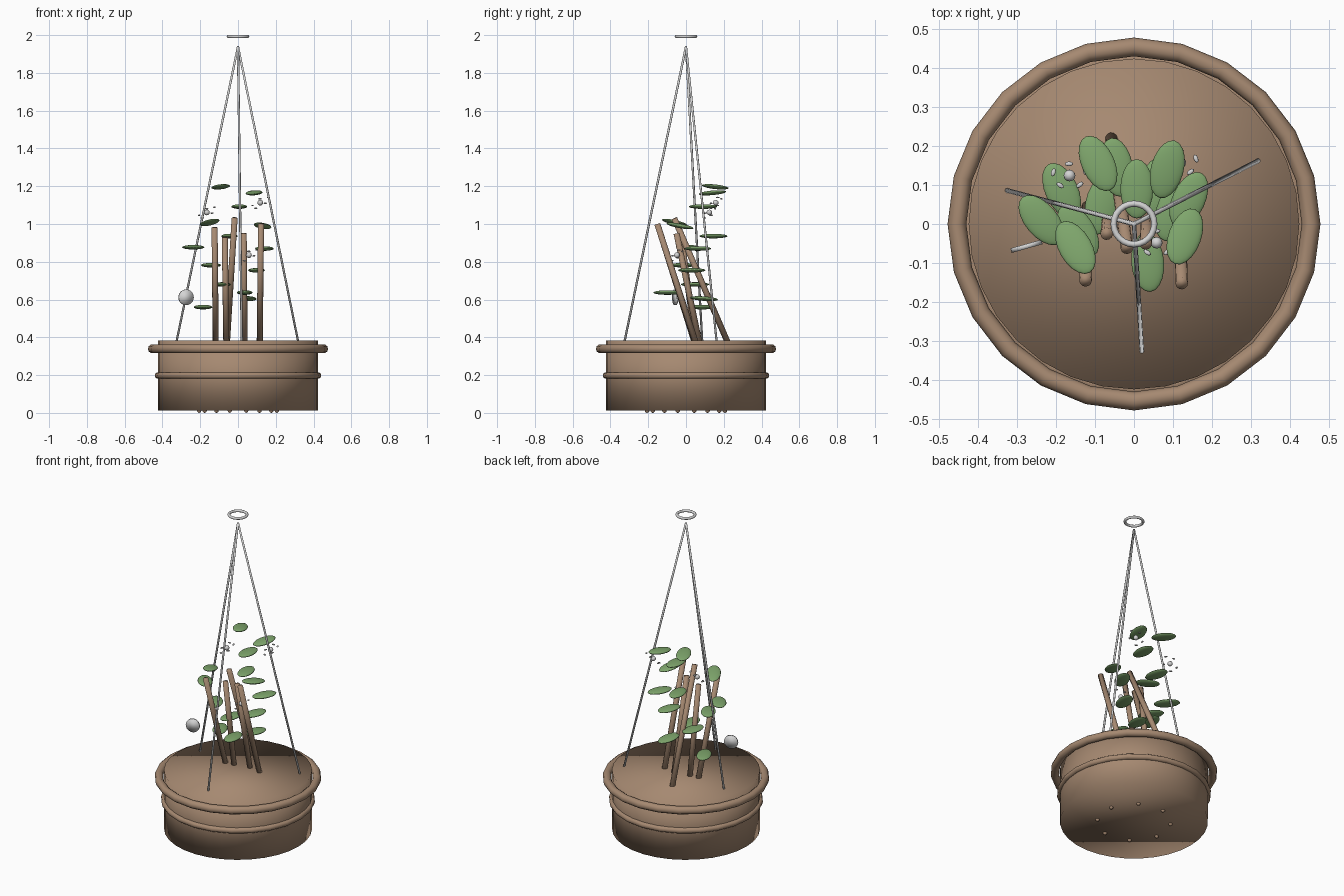
import bpy, math
from mathutils import Vector, Matrix

if "Cube" in bpy.data.objects:
    bpy.data.objects.remove(bpy.data.objects["Cube"])


def material(name, rgb):
    m = bpy.data.materials.new(name)
    m.diffuse_color = (*rgb, 1)
    m.use_nodes = True
    m.node_tree.nodes["Principled BSDF"].inputs["Base Color"].default_value = m.diffuse_color
    return m


CLAY = material("clay_brown", (0.38, 0.25, 0.165))
GREEN = material("leaf_green", (0.21, 0.38, 0.15))
SILVER = material("silver_grey", (0.66, 0.66, 0.66))


def finish(name, mat):
    ob = bpy.context.object
    ob.name = name
    ob.data.materials.append(mat)
    bpy.ops.object.shade_smooth()
    return ob


def rod(name, a, b, r, mat, sides=12):
    a, b = Vector(a), Vector(b)
    d = b - a
    bpy.ops.mesh.primitive_cylinder_add(
        vertices=sides, radius=r, depth=d.length, location=(a + b) / 2,
        rotation=d.to_track_quat('Z', 'Y').to_euler())
    return finish(name, mat)


def ring(name, z, major, minor, mat, segs=24):
    bpy.ops.mesh.primitive_torus_add(
        location=(0, 0, z), major_radius=major, minor_radius=minor,
        major_segments=segs, minor_segments=10)
    return finish(name, mat)


def blob(name, loc, size, mat, rot=None, segs=20, rings=10):
    bpy.ops.mesh.primitive_uv_sphere_add(segments=segs, ring_count=rings, radius=1)
    ob = finish(name, mat)
    ob.matrix_world = (Matrix.Translation(loc) @ (rot or Matrix.Identity(4))
                       @ Matrix.Diagonal((*size, 1)))
    return ob


# Filled pot with its rim, band and drainage plugs
rod("pot", (0, 0, 0.013), (0, 0, 0.383), 0.423, CLAY, 32)
ring("pot_rim", 0.339, 0.453, 0.024, CLAY)
ring("pot_band", 0.198, 0.423, 0.018, CLAY)
for i in range(8):
    a = math.radians(12 + 45 * i)
    blob("drainage_plug", (0.21 * math.cos(a), 0.21 * math.sin(a), 0.012),
         (0.012, 0.012, 0.012), CLAY, segs=10, rings=6)

# Hanging wires and hook ring
for x, y in ((0.318, 0.162), (-0.325, 0.086), (0.02, -0.325)):
    rod("hanging_wire", (x, y, 0.38), (0, 0, 1.94), 0.006, SILVER, 8)
ring("hook_ring", 1.992, 0.052, 0.008, SILVER)

# Leaning stems: base x, base y, top x, top y, top z
for bx, by, tx, ty, tz in (
        (-0.118, 0.045, -0.124, -0.145, 0.98),
        (-0.062, 0.05, -0.07, -0.025, 0.93),
        (-0.058, 0.22, -0.018, -0.062, 1.03),
        (0.035, 0.07, 0.03, -0.05, 0.95),
        (0.115, 0.05, 0.122, -0.152, 1.0)):
    rod("stem", (bx, by, 0.375), (tx, ty, tz), 0.016, CLAY, 12)

# Leaves: x, y, z, heading of the long axis in degrees, rise along it in degrees
for x, y, z, heading, rise in (
        (-0.092, 0.155, 1.197, -65, 6),
        (-0.045, 0.145, 0.936, -80, 0),
        (-0.185, 0.085, 0.56, -65, 0),
        (-0.237, 0.01, 0.877, -50, 0),
        (-0.143, -0.018, 0.782, -58, 0),
        (-0.15, -0.06, 1.008, -60, 12),
        (-0.083, 0.048, 0.68, -100, 0),
        (0.007, 0.09, 1.092, -90, 0),
        (0.085, 0.14, 1.165, -105, -5),
        (0.14, 0.062, 0.87, -115, 0),
        (0.13, -0.032, 0.99, -110, 10),
        (0.035, -0.098, 0.637, -85, 0),
        (0.055, 0.095, 0.605, -100, 4),
        (0.098, 0.03, 0.755, -105, 0)):
    rot = (Matrix.Rotation(math.radians(heading), 4, 'Z')
           @ Matrix.Rotation(math.radians(-rise), 4, 'Y'))
    blob("leaf", (x, y, z), (0.076, 0.042, 0.012), GREEN, rot)

# Small flowers: a round centre with five separate petals
for c in ((0.118, 0.157, 1.113), (-0.165, 0.124, 1.061), (0.058, -0.048, 0.835)):
    blob("flower_centre", c, (0.015, 0.015, 0.015), SILVER, segs=12, rings=8)
    for i in range(5):
        a = math.radians(72 * i + 20)
        off = Vector((0.043 * math.cos(a), 0.03 * math.sin(a), 0.03 * math.sin(a + 0.8)))
        blob("petal", Vector(c) + off, (0.006, 0.011, 0.004), SILVER,
             Matrix.Rotation(a, 4, 'Z'), 8, 6)

# Upright round plant tag
tag, n = Vector((-0.275, -0.057, 0.612)), Vector((0.27, -0.96, 0)) * 0.006
rod("plant_tag", tag - n, tag + n, 0.041, SILVER, 24)
